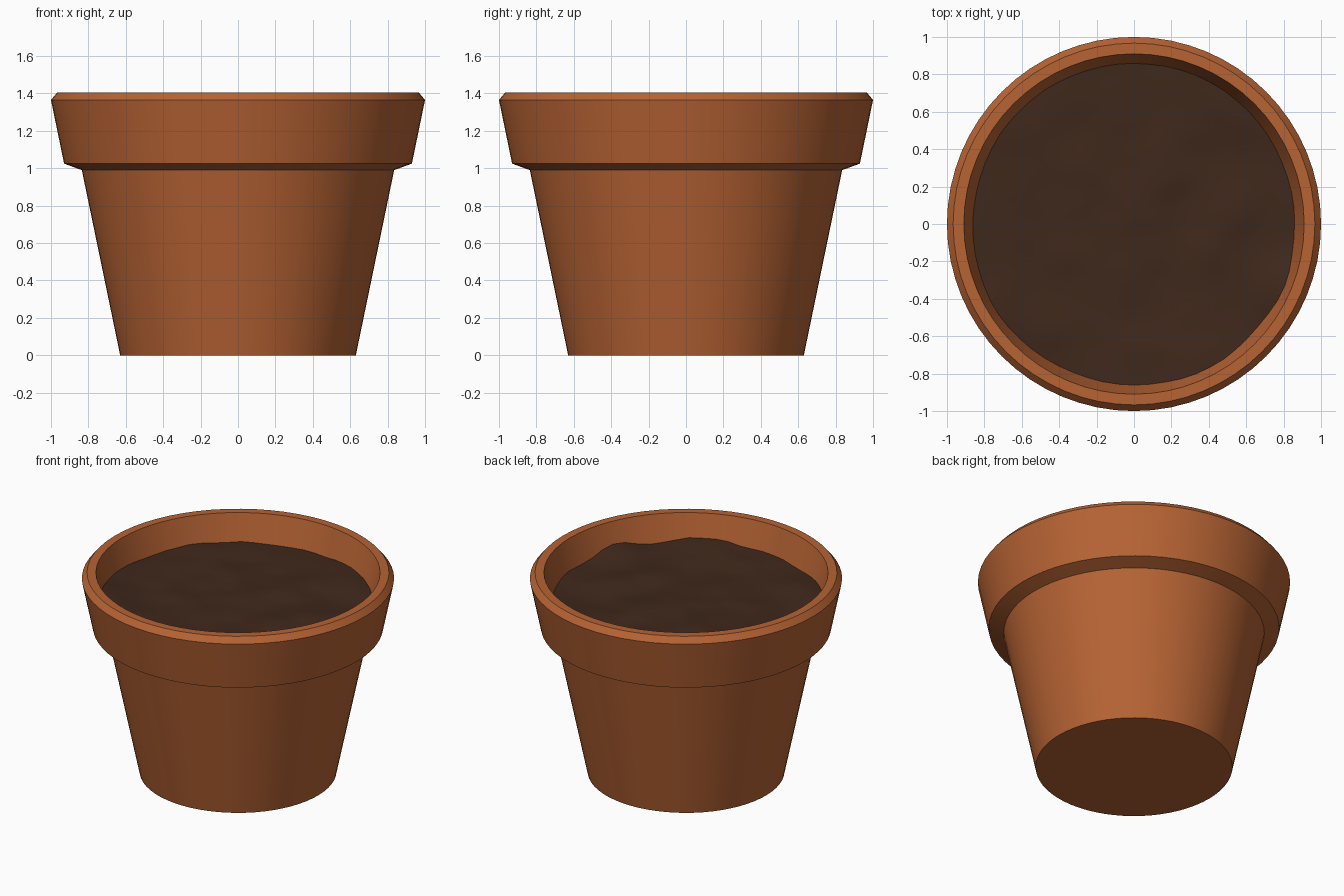
import bpy, bmesh, math
from mathutils import Vector, noise

if "Cube" in bpy.data.objects:
    bpy.data.objects.remove(bpy.data.objects["Cube"])

SEG = 64


def material(name, color):
    m = bpy.data.materials.new(name)
    m.diffuse_color = (*color, 1)
    m.use_nodes = True
    m.node_tree.nodes["Principled BSDF"].inputs["Base Color"].default_value = m.diffuse_color
    return m


def finish(bm, name, mat, angle):
    bmesh.ops.recalc_face_normals(bm, faces=bm.faces)
    me = bpy.data.meshes.new(name)
    bm.to_mesh(me)
    bm.free()
    ob = bpy.data.objects.new(name, me)
    bpy.context.collection.objects.link(ob)
    me.materials.append(mat)
    bpy.ops.object.select_all(action='DESELECT')
    ob.select_set(True)
    bpy.context.view_layer.objects.active = ob
    bpy.ops.object.shade_smooth_by_angle(angle=math.radians(angle))
    return ob


def ring(bm, point):
    return [bm.verts.new(point(2 * math.pi * i / SEG)) for i in range(SEG)]


def bridge(bm, a, b):
    for i in range(SEG):
        j = (i + 1) % SEG
        bm.faces.new((a[i], a[j], b[j], b[i]))


# Terracotta pot: outer wall, collar, chamfered lip, inner wall and floor
profile = [(0.63, 0), (0.835, 0.99), (0.93, 1.025), (1.0, 1.365),
           (0.967, 1.405), (0.91, 1.405), (0.855, 1.2), (0.56, 0.1)]
bm = bmesh.new()
rings = [ring(bm, lambda a: (r * math.cos(a), r * math.sin(a), z)) for r, z in profile]
for a, b in zip(rings, rings[1:]):
    bridge(bm, a, b)
bm.faces.new(rings[0])
bm.faces.new(rings[-1])
finish(bm, "pot", material("terracotta", (0.47, 0.125, 0.034)), 25)


# Soil: lumpy disc whose edge follows the sloping inner wall
mounds = [(0.79, -0.38, 0.045), (0.36, -0.79, 0.04), (-0.73, -0.5, 0.05)]


def soil_height(x, y):
    z = 1.215 + 0.025 * noise.noise(Vector((x * 3, y * 3, 4.2)))
    z += 0.008 * noise.noise(Vector((x * 7, y * 7, 1.3)))
    for mx, my, h in mounds:
        z += h * math.exp(-((x - mx) ** 2 + (y - my) ** 2) / 0.035)
    return z


def soil_point(t):
    def point(a):
        c, s = math.cos(a), math.sin(a)
        z = soil_height(0.86 * t * c, 0.86 * t * s)
        r = t * (0.856 + (z - 1.2) * 0.268)
        return (r * c, r * s, z)
    return point


bm = bmesh.new()
STEPS = 18
rings = [ring(bm, soil_point(k / STEPS)) for k in range(1, STEPS + 1)]
for a, b in zip(rings, rings[1:]):
    bridge(bm, a, b)
center = bm.verts.new((0, 0, soil_height(0, 0)))
for i in range(SEG):
    bm.faces.new((center, rings[0][i], rings[0][(i + 1) % SEG]))
soil = finish(bm, "soil", material("dark_soil", (0.05, 0.021, 0.011)), 60)
if soil.data.polygons[0].normal.z < 0:
    soil.data.flip_normals()
